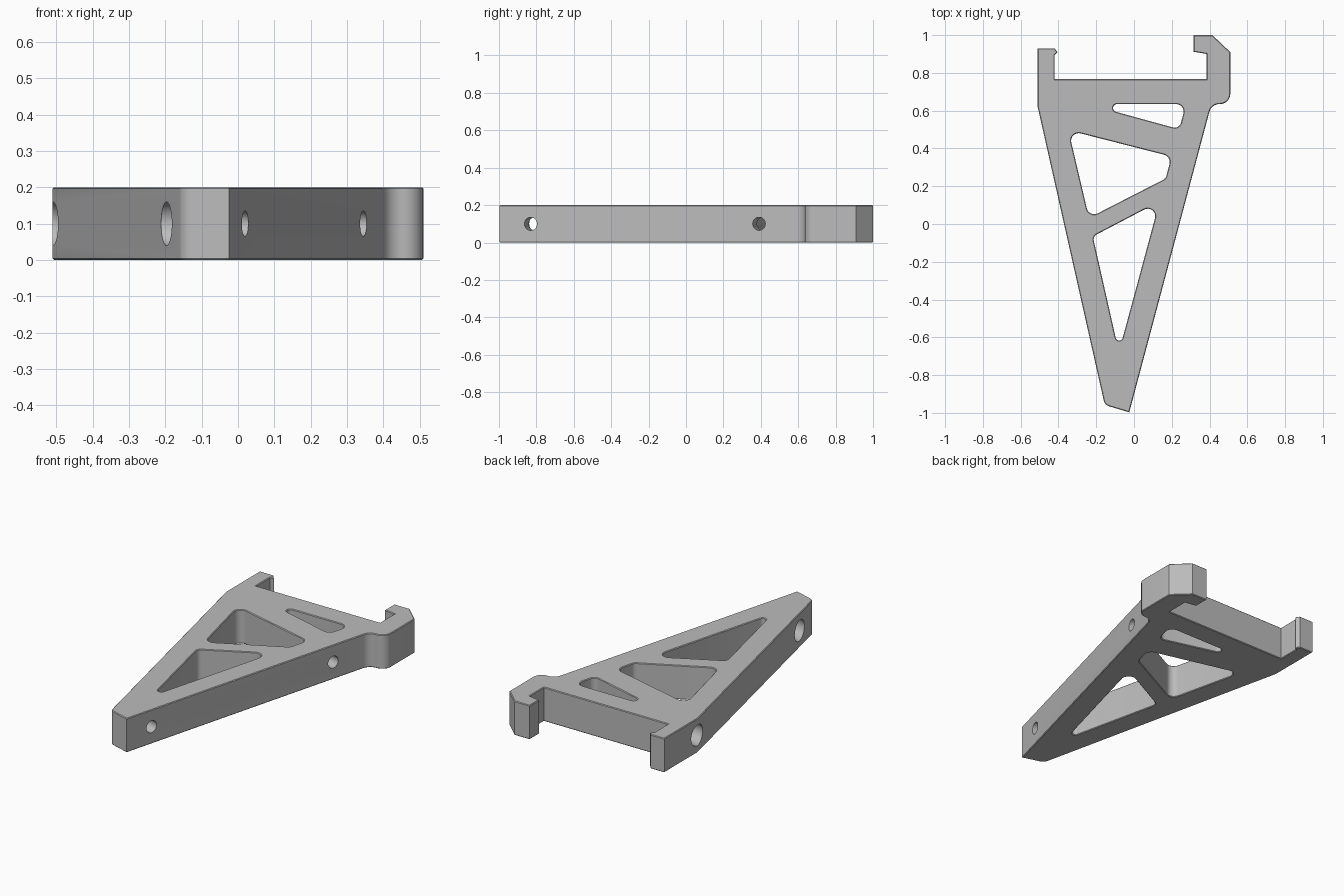
import bpy, bmesh, math
from mathutils import Vector

cube = bpy.data.objects.get("Cube")
if cube:
    bpy.data.objects.remove(cube, do_unlink=True)

THICK, RIM = 0.2, 0.004

grey = bpy.data.materials.new("light grey")
grey.use_nodes = True
colour = (0.5, 0.5, 0.5, 1)
grey.diffuse_color = colour
grey.node_tree.nodes["Principled BSDF"].inputs["Base Color"].default_value = colour


def rounded(corners, steps=8):
    """Polygon from (x, y, fillet radius) corners."""
    out = []
    for i, (x, y, r) in enumerate(corners):
        p = Vector((x, y))
        if r == 0:
            out.append(p)
            continue
        a = (Vector(corners[i - 1][:2]) - p).normalized()
        b = (Vector(corners[(i + 1) % len(corners)][:2]) - p).normalized()
        half = a.angle(b) / 2
        centre = p + (a + b).normalized() * (r / math.sin(half))
        start = p + a * (r / math.tan(half)) - centre
        end = p + b * (r / math.tan(half)) - centre
        sweep = math.pi - 2 * half
        for k in range(steps + 1):
            t = k / steps
            arc = start * math.sin((1 - t) * sweep) + end * math.sin(t * sweep)
            out.append(centre + arc / math.sin(sweep))
    return out


# Outer outline: short clip, back edge, hooked clip, long sides, blunt tip
outline = [(-0.51, 0.93, 0), (-0.42, 0.93, 0), (-0.405, 0.91, 0), (-0.42, 0.895, 0),
           (-0.42, 0.767, 0), (0.385, 0.767, 0), (0.385, 0.9, 0), (0.315, 0.912, 0),
           (0.315, 1, 0), (0.415, 1, 0), (0.51, 0.91, 0), (0.51, 0.635, 0.055),
           (0.41, 0.635, 0.055), (-0.025, -0.997, 0), (-0.155, -0.958, 0.04),
           (-0.51, 0.62, 0)]
# Lightening windows
windows = [
    [(-0.246, 0.635, 0.021), (0.274, 0.635, 0.04), (0.24, 0.502, 0.035)],
    [(-0.347, 0.496, 0.04), (0.198, 0.357, 0.04), (0.168, 0.241, 0.03),
     (-0.238, 0.033, 0.04)],
    [(-0.218, -0.066, 0.03), (0.135, 0.119, 0.04), (-0.08, -0.677, 0.019)],
]

# Flat plate with slightly broken rims
curve = bpy.data.curves.new("plate_profile", "CURVE")
curve.dimensions, curve.fill_mode = "2D", "BOTH"
curve.extrude = THICK / 2 - RIM
curve.bevel_depth, curve.bevel_resolution, curve.offset = RIM, 0, -RIM
for loop in [outline] + windows:
    pts = rounded(loop)
    spline = curve.splines.new("POLY")
    spline.points.add(len(pts) - 1)
    for sp, p in zip(spline.points, pts):
        sp.co = (p.x, p.y, 0, 1)
    spline.use_cyclic_u = True
helper = bpy.data.objects.new("plate_profile", curve)
bpy.context.collection.objects.link(helper)
bpy.context.view_layer.update()
mesh = bpy.data.meshes.new_from_object(helper.evaluated_get(bpy.context.evaluated_depsgraph_get()))
bpy.data.objects.remove(helper, do_unlink=True)

bm = bmesh.new()
bm.from_mesh(mesh)
bmesh.ops.remove_doubles(bm, verts=bm.verts, dist=0.0003)
bmesh.ops.translate(bm, verts=bm.verts, vec=(0, 0, THICK / 2))
bmesh.ops.recalc_face_normals(bm, faces=bm.faces)
bm.to_mesh(mesh)
bm.free()
mesh.materials.clear()
mesh.materials.append(grey)
bracket = bpy.data.objects.new("bracket", mesh)
bpy.context.collection.objects.link(bracket)

# Screw holes square to the long side, each with a wide bore from the far side
inward = Vector((-0.966, 0.258, 0))
cutters = []
for x, y, reach in ((0.019, -0.83, 0.5), (0.346, 0.39, 1.2)):
    for radius, begin, end in ((0.035, -0.1, 0.2), (0.06, 0.09, reach)):
        mid = Vector((x, y, THICK / 2)) + inward * (begin + end) / 2
        bpy.ops.mesh.primitive_cylinder_add(
            vertices=32, radius=radius, depth=end - begin, location=mid,
            rotation=inward.to_track_quat("Z", "Y").to_euler())
        cutter = bpy.context.object
        cutter.name = "hole_cutter"
        cutter.hide_render = True
        cutter.data.materials.append(grey)
        cutters.append(cutter)
        cut = bracket.modifiers.new("hole", "BOOLEAN")
        cut.operation, cut.solver, cut.object = "DIFFERENCE", "EXACT", cutter

# Apply the cuts and smooth the fillets
bpy.ops.object.select_all(action="DESELECT")
bracket.select_set(True)
bpy.context.view_layer.objects.active = bracket
for name in [m.name for m in bracket.modifiers]:
    bpy.ops.object.modifier_apply(modifier=name)
for cutter in cutters:
    bpy.data.objects.remove(cutter, do_unlink=True)
bpy.ops.object.shade_smooth_by_angle(angle=math.radians(30))
